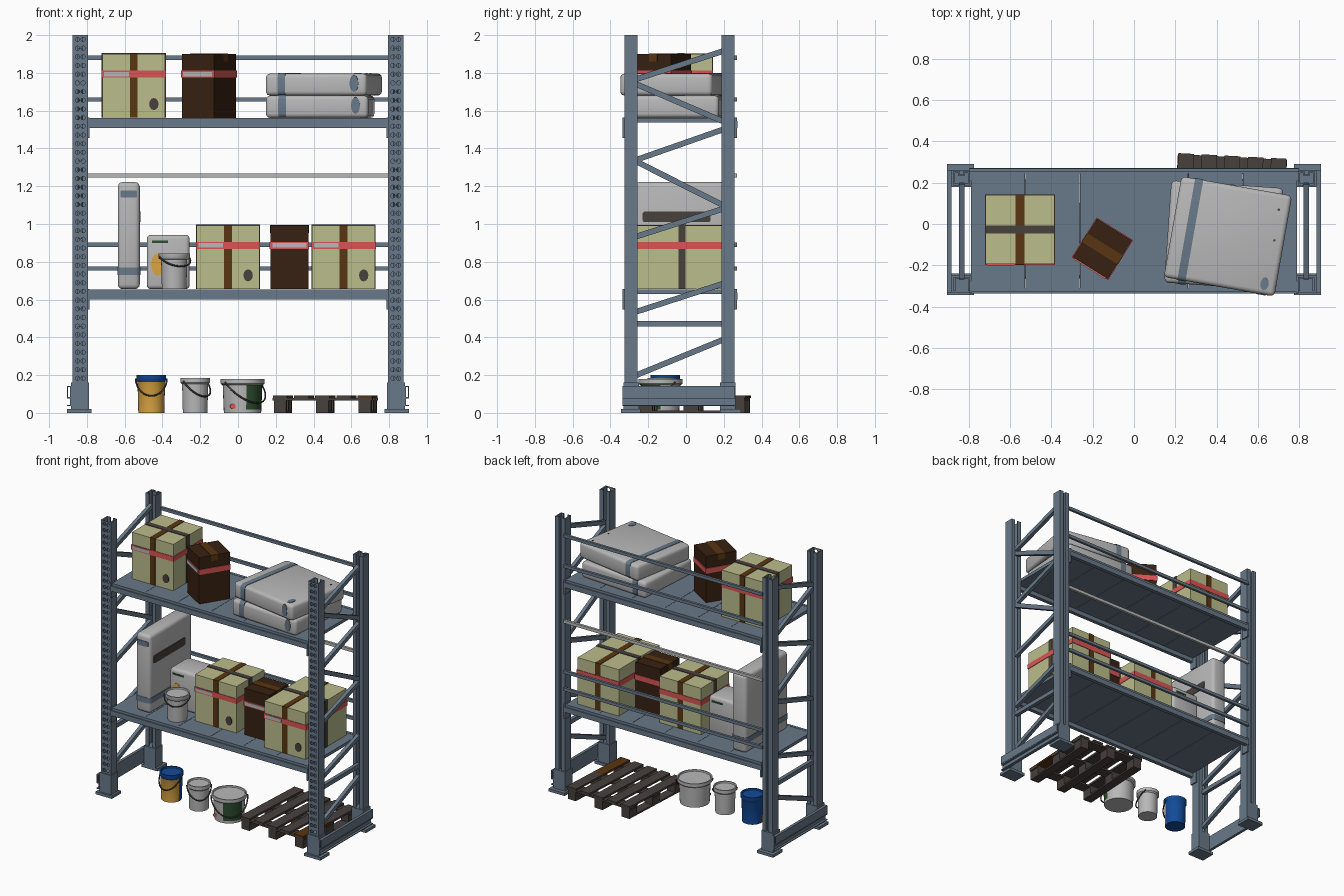
import bpy, bmesh, math
from mathutils import Matrix, Vector

if "Cube" in bpy.data.objects:
    bpy.data.objects.remove(bpy.data.objects["Cube"])

COL = dict(steel=(.14, .19, .25), olive=(.50, .51, .26), pale_grey=(.48, .48, .48), tape_brown=(.10, .036, .006),
           dark_brown=(.04, .015, .006), red=(.70, .09, .09), charcoal=(.065, .053, .047),
           yellow=(.70, .38, .055), blue=(.006, .07, .32), green=(.025, .075, .028))
MAT = {}
for n, c in COL.items():
    MAT[n] = bpy.data.materials.new(n)
    MAT[n].diffuse_color = (*c, 1)
I = Matrix.Identity(4)


def finish(bm, name, mats, smooth=False, M=I):
    bm.transform(M)
    bmesh.ops.recalc_face_normals(bm, faces=bm.faces)
    me = bpy.data.meshes.new(name)
    bm.to_mesh(me)
    bm.free()
    for m in mats:
        me.materials.append(MAT[m])
    if smooth:
        me.shade_smooth()
        me.set_sharp_from_angle(angle=math.radians(35))
    ob = bpy.data.objects.new(name, me)
    bpy.context.collection.objects.link(ob)
    return ob


def add_box(bm, lo, hi, M=I):
    lo, hi = Vector(lo), Vector(hi)
    s = Matrix.Diagonal((*(hi - lo), 1))
    return bmesh.ops.create_cube(bm, size=1, matrix=M @ Matrix.Translation((lo + hi) / 2) @ s)


def boxes(name, mat, items, M=I):
    bm = bmesh.new()
    for lo, hi in items:
        add_box(bm, lo, hi)
    return finish(bm, name, [mat], M=M)


def rounded(name, mat, lo, hi, r, axis=None, M=I):
    """Box with rounded edges; axis limits rounding to edges along that axis."""
    bm = bmesh.new()
    add_box(bm, lo, hi)
    ed = [e for e in bm.edges if axis is None or abs((e.verts[0].co - e.verts[1].co).normalized()[axis]) > .9]
    bmesh.ops.bevel(bm, geom=ed, offset=r, segments=3, profile=.5, affect='EDGES')
    return finish(bm, name, [mat], True, M)


def disc(name, mat, c, rx, ry, axis, M=I, seg=12):
    """Thin oval plate facing along the axis."""
    rot = Matrix.Rotation(math.pi / 2, 4, 'X') if axis == 'y' else I
    bm = bmesh.new()
    bmesh.ops.create_cone(bm, cap_ends=True, segments=seg, radius1=1, radius2=1, depth=1,
                          matrix=Matrix.Translation(c) @ rot @ Matrix.Diagonal((rx, ry, .006, 1)))
    return finish(bm, name, [mat], M=M)


# ---------- rack frame ----------
def front_post(s):
    bm = bmesh.new()
    n, z0 = 40, .16
    dz = (2 - z0) / n
    for cx in (.820, .850):                       # perforated face
        for k in range(n):
            c = Vector((cx, -.325, z0 + (k + .5) * dz))
            out, inn = [], []
            for a in range(8):
                t = math.radians(45 * a)
                q = Vector((math.cos(t), 0, math.sin(t)))
                m = max(abs(q.x), abs(q.z))
                out.append(bm.verts.new(c + Vector((q.x / m * .015, 0, q.z / m * dz / 2))))
                inn.append(bm.verts.new(c + q * .0115))
            for a in range(8):
                b = (a + 1) % 8
                bm.faces.new((out[a], out[b], inn[b], inn[a]))
    for x0, x1, y0, y1 in ((.795, .805, -.325, -.256), (.865, .875, -.325, -.256),
                           (.805, .824, -.264, -.256), (.846, .865, -.264, -.256)):
        add_box(bm, (x0, y0, .02), (x1, y1, 2))
    return finish(bm, "front_post", ["steel"], M=Matrix.Diagonal((s, 1, 1, 1)))


for s in (1, -1):
    S = Matrix.Diagonal((s, 1, 1, 1))
    front_post(s)
    boxes("back_post", "steel", [((x0, y0, .02), (x1, y1, 2)) for x0, x1, y0, y1 in (
        (.795, .803, .187, .256), (.867, .875, .187, .256), (.803, .822, .248, .256), (.848, .867, .248, .256),
        (.820, .850, .232, .240), (.820, .825, .232, .256), (.845, .850, .232, .256),
        (.803, .820, .187, .195), (.850, .867, .187, .195))], S)
    # feet and floor guard
    boxes("foot", "steel", [((.775, -.345, 0), (.905, -.24, .02)), ((.775, .18, 0), (.905, .29, .02)),
                            ((.79, -.332, .02), (.884, -.25, .16)), ((.79, .18, .02), (.884, .262, .16))], S)
    boxes("floor_guard", "steel", [((.885, -.335, .037), (.890, .26, .143))] +
          [((.885, -.335, z), (.905, .26, z + .006)) for z in (.037, .077, .137)] +
          [((.899, -.335, .085), (.905, .26, .137))], S)
    # diagonal bracing
    bm = bmesh.new()
    for z0, z1 in ((1.767, 1.915), (1.74, 1.544), (1.34, 1.50), (1.33, 1.10), (.934, 1.08),
                   (.536, .684), (.472, .472), (.20, .387)):
        a, b = Vector((.835, -.262, z0)), Vector((.835, .195, z1))
        R = Matrix.Translation((a + b) / 2) @ Matrix.Rotation(math.atan2(z1 - z0, b.y - a.y), 4, 'X')
        L = (b - a).length / 2
        add_box(bm, (-.013, -L, -.015), (.013, L, .015), R)
    finish(bm, "side_braces", ["steel"], M=S)

# shelves: deck panels, beams, connectors
for zt in (.6525, 1.56):
    w = 1.58 / 6
    boxes("deck_panels", "steel", [((-.79 + i * w + .001, -.325, zt - .022), (-.79 + (i + 1) * w - .001, .262, zt))
                                   for i in range(6)])
    boxes("shelf_beams", "steel", [((-.797, -.337, zt - .053), (.797, -.31, zt - .016)),
                                   ((-.797, -.33, zt - .016), (.797, -.31, zt + .002)),
                                   ((-.797, .245, zt - .053), (.797, .272, zt - .016)),
                                   ((-.797, .245, zt - .016), (.797, .265, zt + .002))])
    boxes("beam_connectors", "steel", [((min(s * .786, s * .797), y, zt - .105), (max(s * .786, s * .797), y + .06, zt + .004))
                                       for s in (1, -1) for y in (-.335, .21)])
# back rails
for z, m in ((1.88, "steel"), (1.66, "steel"), (1.257, "pale_grey"), (.89, "steel"), (.764, "steel")):
    boxes("back_rail", m, [((-.80, .252, z - .011), (.80, .27, z + .011))])


# ---------- cartons ----------
def carton(name, x, y, z, w, d, h, rot=0, dark=False):
    M = Matrix.Translation((x, y, z)) @ Matrix.Rotation(math.radians(rot), 4, 'Z')
    w, d = w / 2, d / 2
    boxes(name, "dark_brown" if dark else "olive", [((-w, -d, 0), (w, d, h))], M)
    t = .003
    if dark:
        boxes(name + "_tape", "tape_brown", [((-w - t, -.025, h - .04), (w + t, .025, h + t))], M)
    else:
        boxes(name + "_tape", "tape_brown", [((-.021, -d - t, .001), (.021, d + t, h + t))], M)
        boxes(name + "_cross_tape", "charcoal", [((-w - t, -.019, .001), (w + t, .019, h + t + .001))], M)
        disc(name + "_mark", "charcoal", (w - .06, -d - .001, .073), .025, .032, 'y', M)
    boxes(name + "_red_band", "red", [((-w - .004, -d - .004, h * .63), (w + .004, d + .004, h * .74))], M)
    lx = (-w + .01, w - .01) if dark else (-w + .01, -.026)
    boxes(name + "_label", "pale_grey", [((lx[0], -d - .007, h * .65), (lx[1], -d, h * .72))], M)


carton("upper_carton", -.552, -.027, 1.562, .333, .333, .338)
carton("upper_dark_carton", -.153, -.12, 1.562, .20, .22, .338, -32, True)
carton("lower_carton", -.053, -.02, .655, .333, .32, .338)
carton("lower_dark_carton", .272, -.06, .655, .20, .22, .338, 0, True)
carton("deep_carton", .559, -.022, .655, .333, .47, .338)

# ---------- flat cases ----------
for name, x, y, z, rot, h in (("lower_case", .435, -.055, 1.562, -4, .118), ("upper_case", .455, -.06, 1.68, -10, .116)):
    M = Matrix.Translation((x, y, z)) @ Matrix.Rotation(math.radians(rot), 4, 'Z')
    rounded(name, "pale_grey", (-.272, -.248, 0), (.272, .248, h), .022, None, M)
    rounded(name + "_stripe", "steel", (-.205, -.251, .001), (-.165, .251, h + .003), .023, 0, M)
    disc(name + "_front_mark", "steel", (.205, -.248, h * .55), .024, .045, 'y', M)
    disc(name + "_top_mark", "steel", (.215, -.195, h), .02, .032, 'z', M)
    for p in ((.22, .17), (.225, .02)):
        disc(name + "_stud", "charcoal", (p[0], p[1], h), .006, .006, 'z', M, 8)

# tall case standing on its edge
rounded("tall_case", "pale_grey", (-.636, -.27, .655), (-.52, .22, 1.222), .025)
rounded("tall_case_stripe", "steel", (-.639, -.273, .73), (-.517, .223, .77), .026, 2)
rounded("tall_case_label", "steel", (-.622, -.274, 1.14), (-.534, -.25, 1.178), .008, 1)
rounded("tall_case_handle", "charcoal", (-.53, -.23, 1.01), (-.515, .13, 1.066), .012, 0)

# pale square tub with printed marks
rounded("square_tub", "pale_grey", (-.483, -.10, .655), (-.256, .11, .943), .022)
disc("square_tub_label", "yellow", (-.425, -.10, .785), .035, .06, 'y')
boxes("square_tub_green_mark", "green", [((-.455, -.104, .90), (-.37, -.09, .912)), ((-.37, .10, .90), (-.285, .114, .912))])


# ---------- buckets ----------
def bucket(name, x, y, z, r, rim, h, mats, rule=None, phi=0, drop=.1):
    prof = [(r * .94, 0), (r * .95, h * .1), (r, h * .82), (rim - .004, h * .84), (rim, h * .87), (rim, h),
            (rim - .009, h), (rim - .011, h - .01)]
    n = 32
    bm = bmesh.new()
    rings = [[bm.verts.new((a * math.cos(2 * math.pi * i / n), a * math.sin(2 * math.pi * i / n), b)) for i in range(n)]
             for a, b in prof]
    for k in range(len(prof) - 1):
        for i in range(n):
            j = (i + 1) % n
            f = bm.faces.new((rings[k][i], rings[k][j], rings[k + 1][j], rings[k + 1][i]))
            deg = (i + .5) * 360 / n - 360
            if rule and k < 3 and rule(deg, k):
                f.material_index = 1
    bm.faces.new(rings[0])
    bm.faces.new(rings[-1])
    M = Matrix.Translation((x, y, z))
    finish(bm, name, mats, True, M)
    # hanging wire handle
    cu = bpy.data.curves.new(name + "_wire", 'CURVE')
    cu.dimensions, cu.bevel_depth, cu.bevel_resolution = '3D', .0045, 1
    sp = cu.splines.new('POLY')
    sp.points.add(16)
    for i, p in enumerate(sp.points):
        t = math.pi * i / 16
        v = Matrix.Rotation(math.radians(phi), 3, 'Z') @ Vector((
            rim * 1.04 * math.cos(t), -rim * 1.04 * math.sin(t), h * .9 - drop * math.sin(t)))
        p.co = (*v, 1)
    tmp = bpy.data.objects.new("wire_helper", cu)
    me = bpy.data.meshes.new_from_object(tmp)
    bpy.data.objects.remove(tmp)
    me.materials.clear()
    me.materials.append(MAT["charcoal"])
    ob = bpy.data.objects.new(name + "_handle", me)
    ob.matrix_world = M
    bpy.context.collection.objects.link(ob)


bucket("shelf_bucket", -.338, -.215, .655, .069, .083, .19, ["pale_grey"], None, 25, .05)
bucket("blue_bucket", -.459, -.11, 0, .073, .079, .20, ["blue", "yellow"],
       lambda d, k: -170 < d < -10 and k < 2, 0, .09)
bucket("small_bucket", -.227, -.125, 0, .069, .078, .185, ["pale_grey"], None, 40, .08)
bucket("wide_bucket", .024, -.135, 0, .105, .117, .18, ["pale_grey", "green"],
       lambda d, k: -74 < d < -5 and k == 1, 40, .11)
disc("wide_bucket_mark", "red", (-.025, -.225, .035), .018, .014, 'y')

# ---------- pallet ----------
P = Matrix.Translation((.462, .04, 0)) @ Matrix.Rotation(math.radians(-3), 4, 'Z')
boxes("pallet_skids", "charcoal", [((x - .033, -.285, 0), (x + .033, .285, .012)) for x in (-.225, 0, .225)], P)
boxes("pallet_blocks", "charcoal", [((x - .033, y - .04, .012), (x + .033, y + .04, .065))
                                    for x in (-.225, 0, .225) for y in (-.245, 0, .245)], P)
boxes("pallet_cross_boards", "charcoal", [((-.265, y - .04, .065), (.265, y + .04, .078)) for y in (-.245, 0, .245)], P)
slats = [-.225, -.1125, 0, .1125, .225]
boxes("pallet_slats", "charcoal", [((x - .038, -.29, .078), (x + .038, .29, .092)) for x in slats[:4]], P)
boxes("pallet_end_slat", "charcoal", [((.187, .0, .078), (.263, .29, .092))], P)
boxes("pallet_new_slat", "tape_brown", [((.187, -.29, .078), (.263, .0, .092))], P)

for m in bpy.data.materials:
    if m.users and not m.is_grease_pencil:
        m.use_nodes = True
        m.node_tree.nodes["Principled BSDF"].inputs["Base Color"].default_value = m.diffuse_color
